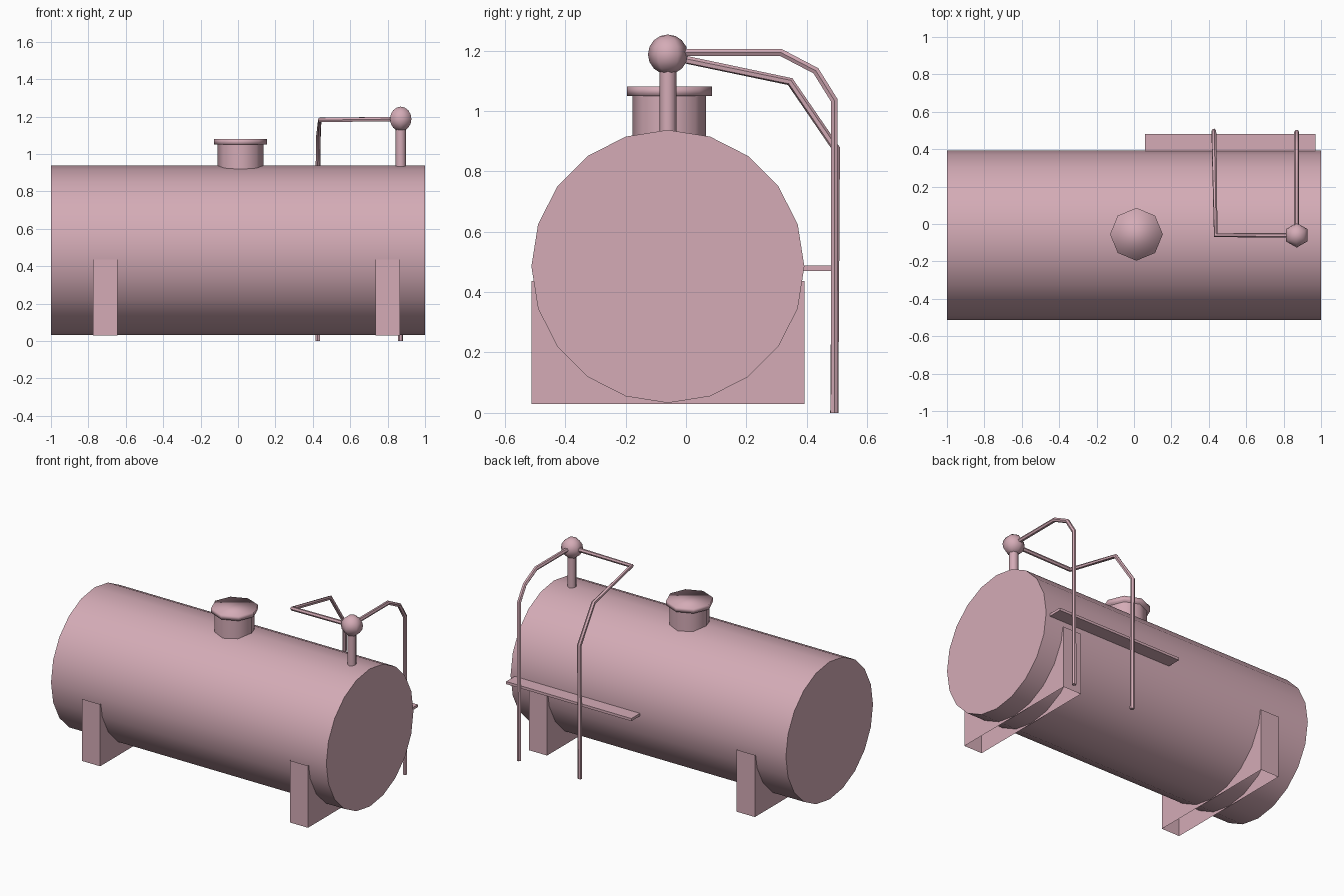
import bpy, bmesh, math

if "Cube" in bpy.data.objects:
    bpy.data.objects.remove(bpy.data.objects["Cube"])

CY, CZ, R, SIDES = -0.06, 0.485, 0.452, 20   # tank axis, radius, sides

pink = bpy.data.materials.new("pink_paint")
pink.diffuse_color = (0.66, 0.41, 0.47, 1)
pink.use_nodes = True
pink.node_tree.nodes["Principled BSDF"].inputs["Base Color"].default_value = pink.diffuse_color


def finish(obj, name, smooth=None):
    obj.name = name
    obj.data.materials.append(pink)
    if smooth is not None:
        bpy.ops.object.select_all(action='DESELECT')
        obj.select_set(True)
        bpy.context.view_layer.objects.active = obj
        if smooth >= 180:
            bpy.ops.object.shade_smooth()
        else:
            bpy.ops.object.shade_smooth_by_angle(angle=math.radians(smooth))
    return obj


def mesh_object(name, bm, smooth=None):
    bmesh.ops.recalc_face_normals(bm, faces=bm.faces)
    mesh = bpy.data.meshes.new(name)
    bm.to_mesh(mesh)
    bm.free()
    obj = bpy.data.objects.new(name, mesh)
    bpy.context.collection.objects.link(obj)
    return finish(obj, name, smooth)


def upright_cylinder(name, x, y, r, z0, z1, sides, smooth=50):
    bpy.ops.mesh.primitive_cylinder_add(vertices=sides, radius=r, depth=z1 - z0,
                                        location=(x, y, (z0 + z1) / 2))
    return finish(bpy.context.object, name, smooth)


def rim_point(deg):
    a = math.radians(deg)
    return CY + R * math.cos(a), CZ + R * math.sin(a)


# tank: lengthwise drum with flat ends
bm = bmesh.new()
ring = [rim_point(i * 360 / SIDES) for i in range(SIDES)]
end = bm.faces.new([bm.verts.new((-1, y, z)) for y, z in ring])
moved = bmesh.ops.extrude_face_region(bm, geom=[end], use_keep_orig=True)["geom"]
bmesh.ops.translate(bm, vec=(2, 0, 0),
                    verts=[g for g in moved if isinstance(g, bmesh.types.BMVert)])
mesh_object("tank", bm, 30)


# saddles: hollow supports, open underneath, cut to the tank's curve
def saddle(name, x0, x1):
    bottom, top = 0.03, 0.437
    (ya, za), (yb, zb) = rim_point(0), rim_point(-18)
    ym = ya + (yb - ya) * (za - top) / (za - zb)      # tank side at saddle top
    arc = [rim_point(-18 * i) for i in range(1, 10)]
    outline = [(CY - R, top), (CY - R, bottom), (CY + R, bottom), (CY + R, top),
               (ym, top)] + arc + [(2 * CY - ym, top)]
    bm = bmesh.new()
    a, b = [[bm.verts.new((x, y, z)) for y, z in outline] for x in (x0, x1)]
    bm.faces.new(a)
    bm.faces.new(b)
    for i, j in ((0, 1), (2, 3)):
        bm.faces.new((a[i], a[j], b[j], b[i]))
    mesh_object(name, bm)


saddle("left_saddle", -0.775, -0.643)
saddle("right_saddle", 0.735, 0.867)

# hatch: eight-sided neck and lid
upright_cylinder("hatch_neck", 0.013, -0.055, 0.122, 0.90, 1.05, 8)
upright_cylinder("hatch_lid", 0.013, -0.055, 0.141, 1.05, 1.08, 8, 180)

# outlet pipe and valve ball
upright_cylinder("outlet_pipe", 0.87, CY, 0.028, 0.92, 1.17, 8)
bpy.ops.mesh.primitive_uv_sphere_add(segments=6, ring_count=8, radius=0.066,
                                     location=(0.87, CY, 1.187))
finish(bpy.context.object, "valve_ball", 180)


# hoses: thin bent tubes down to the ground
def hose(name, points):
    curve = bpy.data.curves.new(name, 'CURVE')
    curve.dimensions = '3D'
    curve.bevel_depth = 0.0135
    curve.bevel_resolution = 1
    curve.use_fill_caps = True
    spline = curve.splines.new('POLY')
    spline.points.add(len(points) - 1)
    for p, co in zip(spline.points, points):
        p.co = (*co, 1)
    obj = bpy.data.objects.new(name, curve)
    bpy.context.collection.objects.link(obj)
    bpy.ops.object.select_all(action='DESELECT')
    obj.select_set(True)
    bpy.context.view_layer.objects.active = obj
    bpy.ops.object.convert(target='MESH')
    finish(bpy.context.object, name, 50)


hose("near_hose", [(0.87, CY, 1.193), (0.87, 0.315, 1.193), (0.87, 0.43, 1.133),
                   (0.87, 0.491, 1.035), (0.87, 0.491, 0)])
hose("far_hose", [(0.87, CY, 1.187), (0.437, CY, 1.182), (0.43, 0.345, 1.097),
                  (0.427, 0.497, 0.875), (0.427, 0.491, 0)])

# walkway shelf along the back
bpy.ops.mesh.primitive_cube_add(size=1, location=(0.515, 0.4325, 0.479))
bpy.context.object.scale = (0.91, 0.097, 0.017)
finish(bpy.context.object, "back_shelf")
